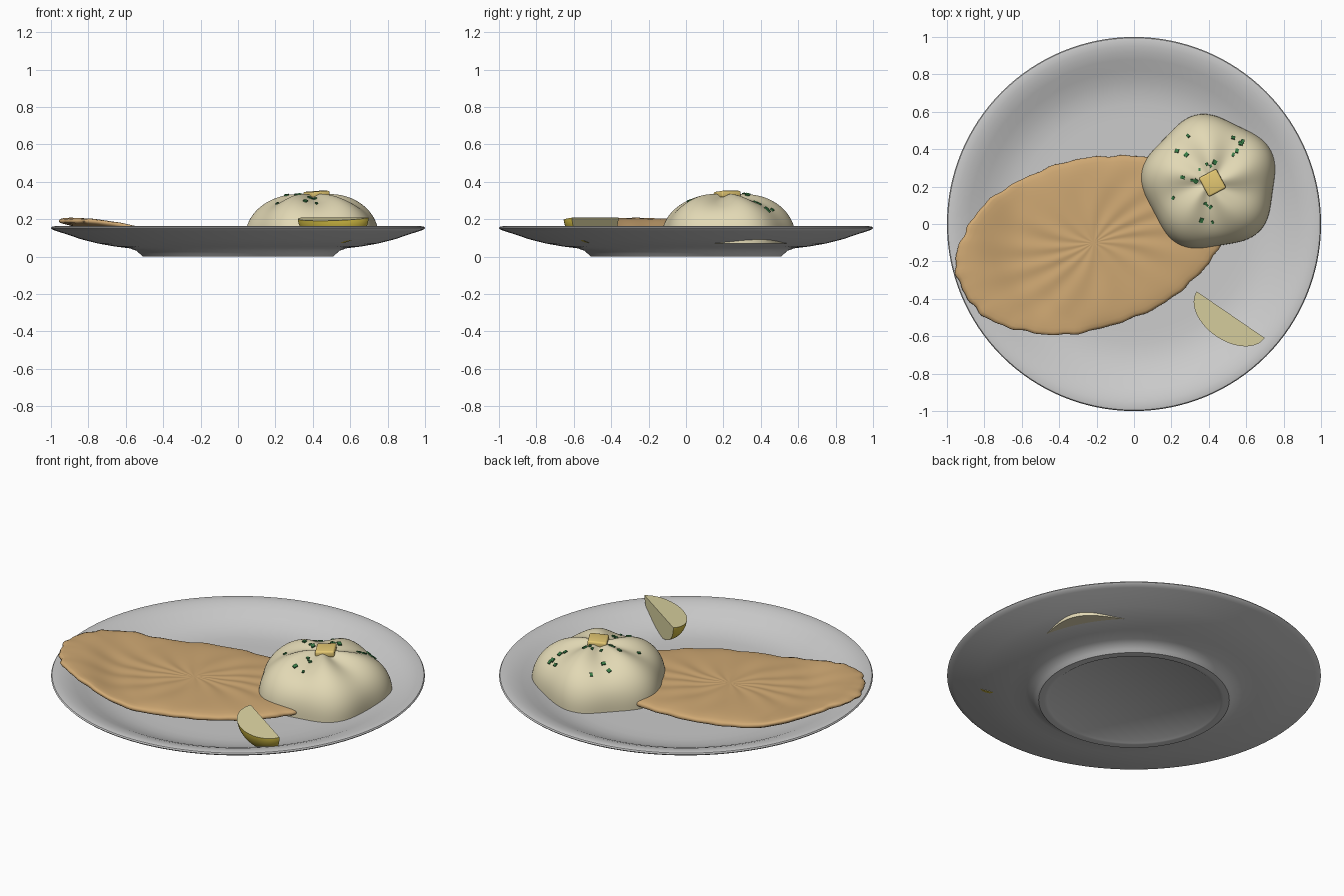
import bpy, bmesh, math, random
from mathutils import Vector, Matrix
from math import sin, cos, pi, radians

if "Cube" in bpy.data.objects:
    bpy.data.objects.remove(bpy.data.objects["Cube"])

random.seed(4)


def material(name, rgb):
    m = bpy.data.materials.new(name)
    m.diffuse_color = (*rgb, 1)
    m.use_nodes = True
    m.node_tree.nodes["Principled BSDF"].inputs["Base Color"].default_value = m.diffuse_color
    return m


def finish(name, bm, mats=(), smooth=True, angle=40):
    bmesh.ops.remove_doubles(bm, verts=bm.verts, dist=0.0003)
    bmesh.ops.recalc_face_normals(bm, faces=bm.faces)
    me = bpy.data.meshes.new(name)
    bm.to_mesh(me)
    bm.free()
    ob = bpy.data.objects.new(name, me)
    bpy.context.collection.objects.link(ob)
    for m in mats:
        me.materials.append(m)
    if smooth:
        bpy.ops.object.select_all(action='DESELECT')
        ob.select_set(True)
        bpy.context.view_layer.objects.active = ob
        bpy.ops.object.shade_smooth_by_angle(angle=radians(angle))
    return ob


def loft(rings, mat_of=lambda j: 0):
    """Skin a list of closed rings of points; degenerate end rings become poles."""
    bm = bmesh.new()
    rows = [[bm.verts.new(p) for p in r] for r in rings]
    n = len(rows[0])
    for a, b in zip(rows, rows[1:]):
        for j in range(n):
            k = (j + 1) % n
            f = bm.faces.new((a[j], a[k], b[k], b[j]))
            f.material_index = mat_of(j)
    return bm


def angles(n):
    return [2 * pi * i / n for i in range(n)]


def spow(v, p):
    return math.copysign(abs(v) ** p, v)


# Plate: turned profile with foot ring and raised rim
profile = [(0, .012), (.45, .012), (.465, .002), (.48, 0), (.51, 0), (.525, .015), (.545, .032),
           (.58, .044), (.66, .054), (.75, .07), (.84, .093), (.92, .12), (.97, .136),
           (.992, .144), (1, .152), (.995, .159), (.98, .162), (.95, .159), (.92, .153),
           (.88, .139), (.82, .112), (.76, .09), (.7, .076), (.64, .07), (.56, .069), (0, .069)]
finish("plate", loft([[(r * cos(a), r * sin(a), z) for a in angles(128)] for r, z in profile]))


def plate_height(r):
    s = min(max((r - .6) / .36, 0), 1)
    return .07 + .09 * s * s * (3 - 2 * s)


# Breaded cutlet: flat oval draped over the plate and its rim
A, B, TILT = .752, .453, radians(15.3)


def cutlet_point(t, a):
    rho = abs(sin(t)) ** .35 if sin(t) > 1e-6 else 0
    wob = 1 + rho ** 6 * (.006 * sin(23 * a) + .005 * sin(37 * a + 1) + .006 * sin(9 * a))
    u = A * rho * cos(a) * wob
    v = B * rho * sin(a) * wob * (1 - .07 * u / A)
    if u > 0:
        u *= 1 - .05 * u / A
    x = -.215 + u * cos(TILT) - v * sin(TILT)
    y = -.1 + u * sin(TILT) + v * cos(TILT)
    z = plate_height(math.hypot(x, y)) + .03 + .029 * spow(cos(t), .7)
    if t < pi / 2:
        z += .0025 * sin(13 * a + 5 * rho) * sin(pi * rho) + .0015 * sin(30 * u + 9 * v)
    return x, y, z


# parameters spaced so the rings spread evenly over the flat faces
upper = [math.asin((i / 22) ** (1 / .35)) for i in range(20)]
edge = [upper[-1] + (pi - 2 * upper[-1]) * i / 8 for i in range(1, 8)]
ts = upper + edge + [pi - t for t in reversed(upper)]
finish("cutlet", loft([[cutlet_point(t, a) for a in angles(160)] for t in ts]),
       [material("crumb", (.62, .39, .17))], angle=60)

# Mashed potato: five-lobed mound with swirled grooves
CX, CY, R, BASE, H = .405, .22, .355, .07, .258


def mound_lobe(rho, a):
    return cos(5 * (a - radians(28)) + 1.6 * (1 - rho))


def mound_point(rho, c, a):
    lobe = mound_lobe(rho, a)
    r = R * rho * (1 + .045 * lobe * rho)
    z = BASE + H * c + .013 * lobe * sin(pi * min(rho, 1)) * min(1, c * 2)
    return CX + r * cos(a), CY + r * sin(a), z


rings = []
for i in range(41):
    t = pi / 2 * i / 40
    rings.append([mound_point(sin(t) ** .8, max(cos(t), 0) ** .8, a) for a in angles(120)])
rings.append([(CX, CY, BASE)] * 120)
finish("mashed_potato", loft(rings), [material("potato", (.76, .69, .46))], angle=60)

# Butter pat on the mound
bm = bmesh.new()
bmesh.ops.create_cube(bm, size=1)
bmesh.ops.scale(bm, vec=(.105, .115, .036), verts=bm.verts)
bmesh.ops.bevel(bm, geom=bm.edges[:], offset=.01, segments=3, profile=.5, affect='EDGES')
bm.transform(Matrix.Translation((.42, .22, .331)) @ Matrix.Rotation(radians(28), 4, 'Z')
             @ Matrix.Rotation(radians(-4), 4, 'Y'))
finish("butter", bm, [material("butter_yellow", (.78, .58, .17))])

# Chopped herbs scattered over the mound
spots = [(.39, .32), (.41, .31), (.43, .33), (.35, .29), (.31, .235), (.33, .23), (.26, .25),
         (.23, .39), (.28, .37), (.29, .47), (.53, .46), (.58, .44), (.57, .43), (.55, .39),
         (.53, .37), (.38, .11), (.39, .10), (.41, .09), (.36, .02), (.42, .01), (.21, .14)]


def mound_at(x, y):
    a, d = math.atan2(y - CY, x - CX), math.hypot(x - CX, y - CY)
    rho = d / R
    for _ in range(3):
        rho = d / (R * (1 + .045 * mound_lobe(rho, a) * rho))
    return Vector(mound_point(rho, max(1 - rho ** 2.5, 0) ** .4, a))


herbs = bmesh.new()
for x, y in spots:
    p = mound_at(x, y)
    nrm = (mound_at(x + .01, y) - p).cross(mound_at(x, y + .01) - p).normalized()
    s = random.uniform(.014, .025)
    m = (Matrix.Translation(p + nrm * .003) @ nrm.to_track_quat('Z', 'Y').to_matrix().to_4x4()
         @ Matrix.Rotation(random.uniform(0, pi), 4, 'Z')
         @ Matrix.Diagonal((s, s * random.uniform(.6, 1), .007, 1)))
    bmesh.ops.create_cube(herbs, size=1, matrix=m)
finish("herbs", herbs, [material("herb_green", (.04, .2, .06))], smooth=False)

# Lemon wedge: sector of an ellipsoid, two cut faces meeting on the straight edge
axis, out, up = Vector((.825, -.565, 0)), Vector((-.565, -.825, 0)), Vector((0, 0, 1))
mid, ARC = Vector((.517, -.485, .208)), 16
rings = []
for i in range(33):
    t = pi * i / 32
    c = mid - axis * .22 * cos(t)
    r = .14 * sin(t)
    ring = [c]
    for j in range(ARC + 1):
        a = radians(-7 - 82 * j / ARC)
        ring.append(c + r * (out * cos(a) + up * sin(a)))
    rings.append(ring)
finish("lemon_wedge", loft(rings, lambda j: 1 if j in (0, ARC + 1) else 0),
       [material("lemon_rind", (.68, .53, .06)), material("lemon_flesh", (.72, .66, .36))])
